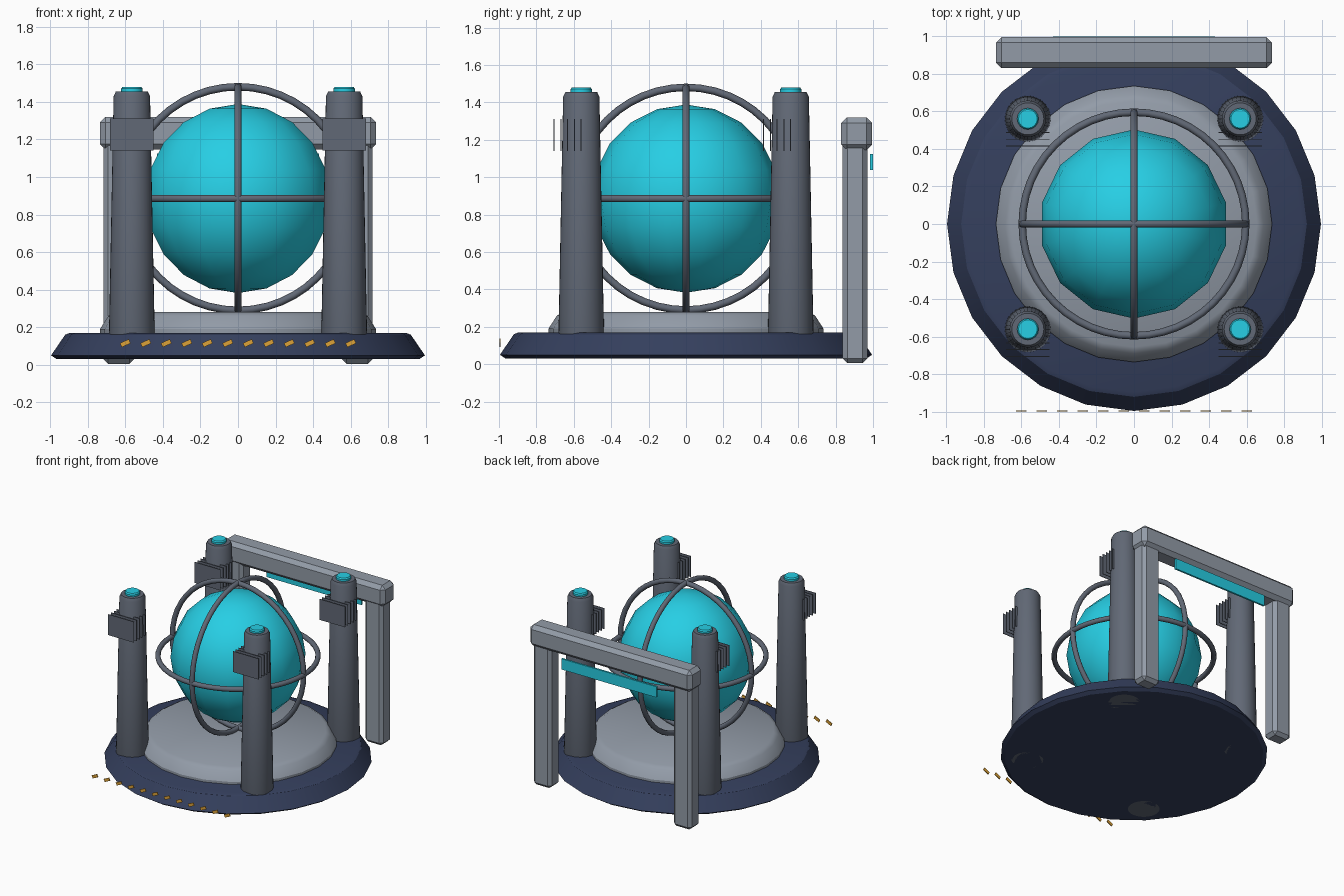
import bpy, bmesh
from math import radians, pi, sin, cos

if "Cube" in bpy.data.objects:
    bpy.data.objects.remove(bpy.data.objects["Cube"])


def mat(name, rgb):
    m = bpy.data.materials.new(name)
    m.diffuse_color = (*rgb, 1)
    m.use_nodes = True
    m.node_tree.nodes["Principled BSDF"].inputs["Base Color"].default_value = m.diffuse_color
    return m


NAVY = mat("navy", (0.035, 0.05, 0.11))
SLATE = mat("slate", (0.12, 0.14, 0.18))
STEEL = mat("steel", (0.29, 0.33, 0.39))
CYAN = mat("cyan", (0.02, 0.62, 0.78))
AMBER = mat("amber", (0.72, 0.36, 0.04))


def finish(name, m, smooth=True):
    ob = bpy.context.object
    ob.name = name
    ob.data.materials.append(m)
    if smooth:
        bpy.ops.object.shade_smooth_by_angle(angle=radians(30))
    return ob


def box(name, lo, hi, m, bevel=0, rot_y=0):
    mid = [(a + b) / 2 for a, b in zip(lo, hi)]
    bpy.ops.mesh.primitive_cube_add(size=1, location=mid, rotation=(0, rot_y, 0))
    ob = bpy.context.object
    for v in ob.data.vertices:
        v.co = [c * (b - a) for c, a, b in zip(v.co, lo, hi)]
    if bevel:
        mod = ob.modifiers.new("bevel", 'BEVEL')
        mod.width = bevel
        mod.segments = 1
    return finish(name, m, False)


def lathe(name, profile, sides, m, x=0, y=0):
    """Closed solid of revolution from (radius, height) pairs."""
    bm = bmesh.new()
    rings = [[bm.verts.new((r * cos(2 * pi * i / sides), r * sin(2 * pi * i / sides), z))
              for i in range(sides)] for r, z in profile]
    for a, b in zip(rings, rings[1:]):
        for i in range(sides):
            j = (i + 1) % sides
            bm.faces.new((a[i], a[j], b[j], b[i]))
    bm.faces.new(rings[0][::-1])
    bm.faces.new(rings[-1])
    me = bpy.data.meshes.new(name)
    bm.to_mesh(me)
    bm.free()
    ob = bpy.data.objects.new(name, me)
    ob.location = (x, y, 0)
    bpy.context.collection.objects.link(ob)
    bpy.ops.object.select_all(action='DESELECT')
    bpy.context.view_layer.objects.active = ob
    ob.select_set(True)
    return finish(name, m)


# Base disc and raised pad
lathe("base_disc", [(0.965, 0.03), (0.995, 0.05), (0.92, 0.16), (0.895, 0.17)], 24, NAVY)
lathe("base_pad", [(0.735, 0.16), (0.735, 0.19), (0.69, 0.26), (0.655, 0.28)], 24, STEEL)

# Core sphere
bpy.ops.mesh.primitive_uv_sphere_add(segments=14, ring_count=10, radius=0.503,
                                     location=(0, 0, 0.885))
finish("core_sphere", CYAN, False)
bpy.ops.object.shade_smooth()

# Three crossing cage rings
for name, rot in (("cage_ring_level", (0, 0, 0)),
                  ("cage_ring_front", (pi / 2, 0, 0)),
                  ("cage_ring_side", (0, pi / 2, 0))):
    bpy.ops.mesh.primitive_torus_add(major_radius=0.595, minor_radius=0.02,
                                     major_segments=48, minor_segments=10,
                                     location=(0, 0, 0.885), rotation=rot)
    finish(name, SLATE, False)
    bpy.ops.object.shade_smooth()

# Four columns with glowing caps and stacked fins
for px in (-0.565, 0.565):
    for py in (-0.56, 0.56):
        tag = ("front" if py < 0 else "back") + ("_left" if px < 0 else "_right")
        lathe("column_" + tag, [(0.118, 0.03), (0.124, 0.05), (0.097, 1.43), (0.085, 1.455)],
              32, SLATE, px, py)
        lathe("column_cap_" + tag, [(0.057, 1.44), (0.057, 1.47), (0.05, 1.48)],
              16, CYAN, px, py)
        for i in range(5):
            y = py - 0.145 + i * 0.036
            box(f"fin_{tag}_{i + 1}", (px - 0.116, y - 0.0025, 1.14),
                (px + 0.116, y + 0.0025, 1.31), SLATE)

# Rear gantry
for s, side in ((-1, "left"), (1, "right")):
    cx = s * 0.635
    box("gantry_post_" + side, (cx - 0.082, 0.838, 0.005), (cx + 0.082, 0.97, 1.2), STEEL, 0.025)
box("gantry_beam", (-0.735, 0.83, 1.145), (0.735, 0.995, 1.32), STEEL, 0.03)
box("gantry_light_strip", (-0.43, 0.984, 1.037), (0.43, 0.999, 1.125), CYAN)

# Slanted marker dashes along the front
for i in range(12):
    x = -0.6 + i * 1.2 / 11
    box(f"marker_dash_{i + 1}", (x - 0.026, -0.998, 0.103), (x + 0.026, -0.992, 0.127),
        AMBER, rot_y=radians(-25))
